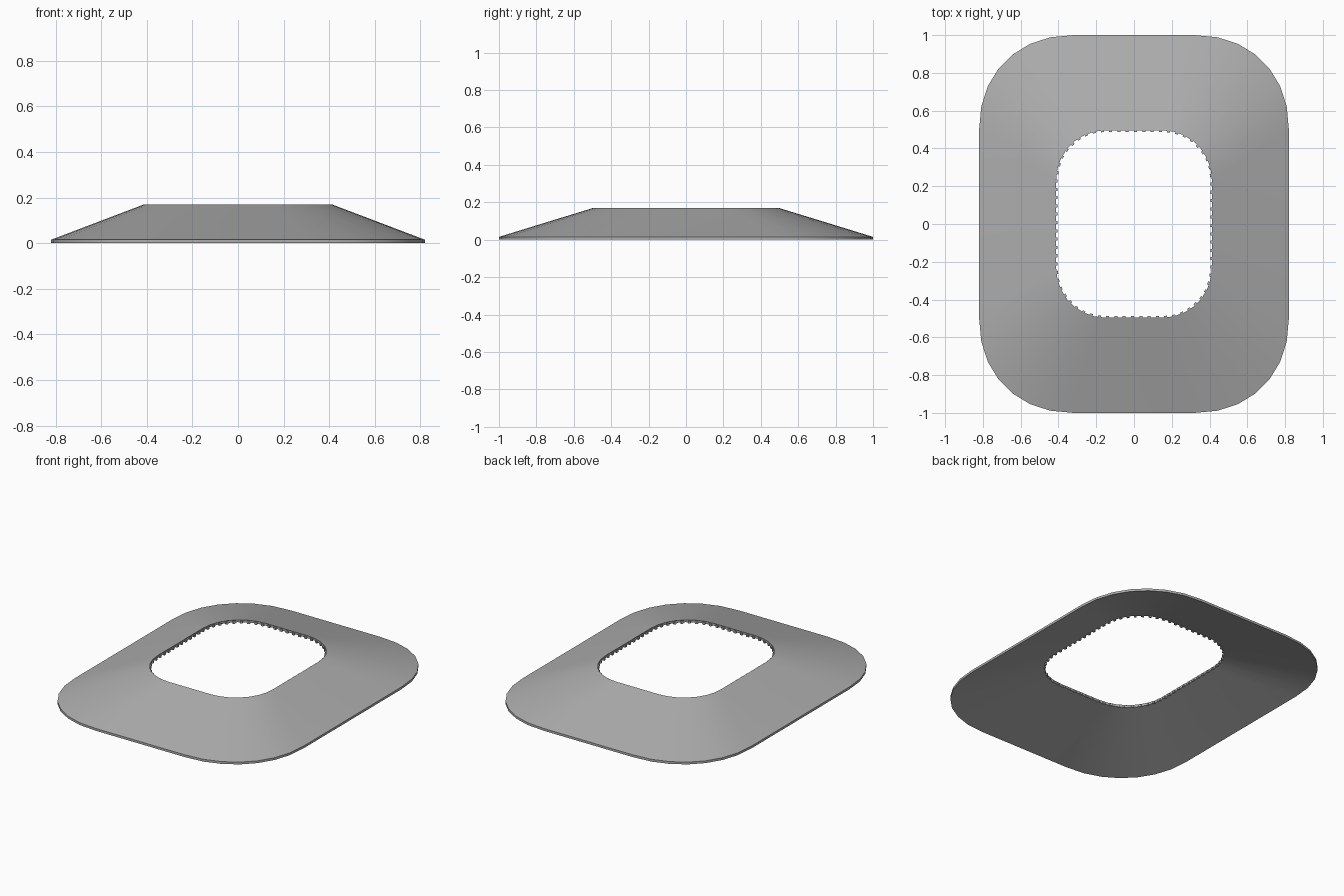
import bpy, bmesh
from math import sin, cos, pi
from mathutils import Matrix, Vector

if "Cube" in bpy.data.objects:
    bpy.data.objects.remove(bpy.data.objects["Cube"])

SEG = 7          # segments per rounded corner
T = 0.015        # sheet thickness

grey = bpy.data.materials.new("dark_grey")
grey.diffuse_color = (0.42, 0.42, 0.42, 1)
grey.use_nodes = True
grey.node_tree.nodes["Principled BSDF"].inputs["Base Color"].default_value = grey.diffuse_color


def rounded_rect(hx, hy, r, z, power=2.0):
    """Closed loop of points around a rectangle with (super)elliptic corners."""
    pts = []
    for q, (sx, sy) in enumerate([(1, 1), (-1, 1), (-1, -1), (1, -1)]):
        for i in range(SEG + 1):
            a = (q + i / SEG) * pi / 2
            x = sx * abs(cos(a)) ** (2 / power)
            y = sy * abs(sin(a)) ** (2 / power)
            pts.append(Vector((sx * (hx - r) + r * x, sy * (hy - r) + r * y, z)))
    return pts


def add_object(name, bm):
    bmesh.ops.recalc_face_normals(bm, faces=bm.faces)
    mesh = bpy.data.meshes.new(name)
    bm.to_mesh(mesh)
    bm.free()
    mesh.materials.append(grey)
    obj = bpy.data.objects.new(name, mesh)
    bpy.context.collection.objects.link(obj)
    return obj


# Sloping flange: outer rim, top slope, hole wall and hollow underside
rings = [
    rounded_rect(0.82, 1.0, 0.5, 0.0, 2.15),
    rounded_rect(0.82, 1.0, 0.5, T, 2.15),
    rounded_rect(0.412, 0.496, 0.262, 0.17),
    rounded_rect(0.412, 0.496, 0.262, 0.17 - T),
]
bm = bmesh.new()
loops = [[bm.verts.new(p) for p in ring] for ring in rings]
n = len(loops[0])
for k in range(4):
    a, b = loops[k], loops[(k + 1) % 4]
    for i in range(n):
        j = (i + 1) % n
        bm.faces.new((a[i], a[j], b[j], b[i]))
flange = add_object("sloped_flange", bm)

# Smooth corners, crisp rims
bpy.context.view_layer.objects.active = flange
flange.select_set(True)
bpy.ops.object.shade_smooth_by_angle(angle=pi / 6)

# Fine row of teeth around the lower edge of the hole
bm = bmesh.new()
path = rounded_rect(0.410, 0.494, 0.26, 0.157)
lengths = [(path[(i + 1) % n] - path[i]).length for i in range(n)]
count = 72
step = sum(lengths) / count
seg, start = 0, 0.0
for k in range(count):
    d = (k + 0.5) * step
    while d > start + lengths[seg]:
        start += lengths[seg]
        seg += 1
    p, q = path[seg], path[(seg + 1) % n]
    along = (q - p).normalized()
    pos = p + along * (d - start)
    turn = along.to_track_quat('X', 'Z').to_matrix().to_4x4()
    size = Matrix.Diagonal((0.016, 0.012, 0.014, 1))
    bmesh.ops.create_cube(bm, size=1, matrix=Matrix.Translation(pos) @ turn @ size)
add_object("hole_teeth", bm)
